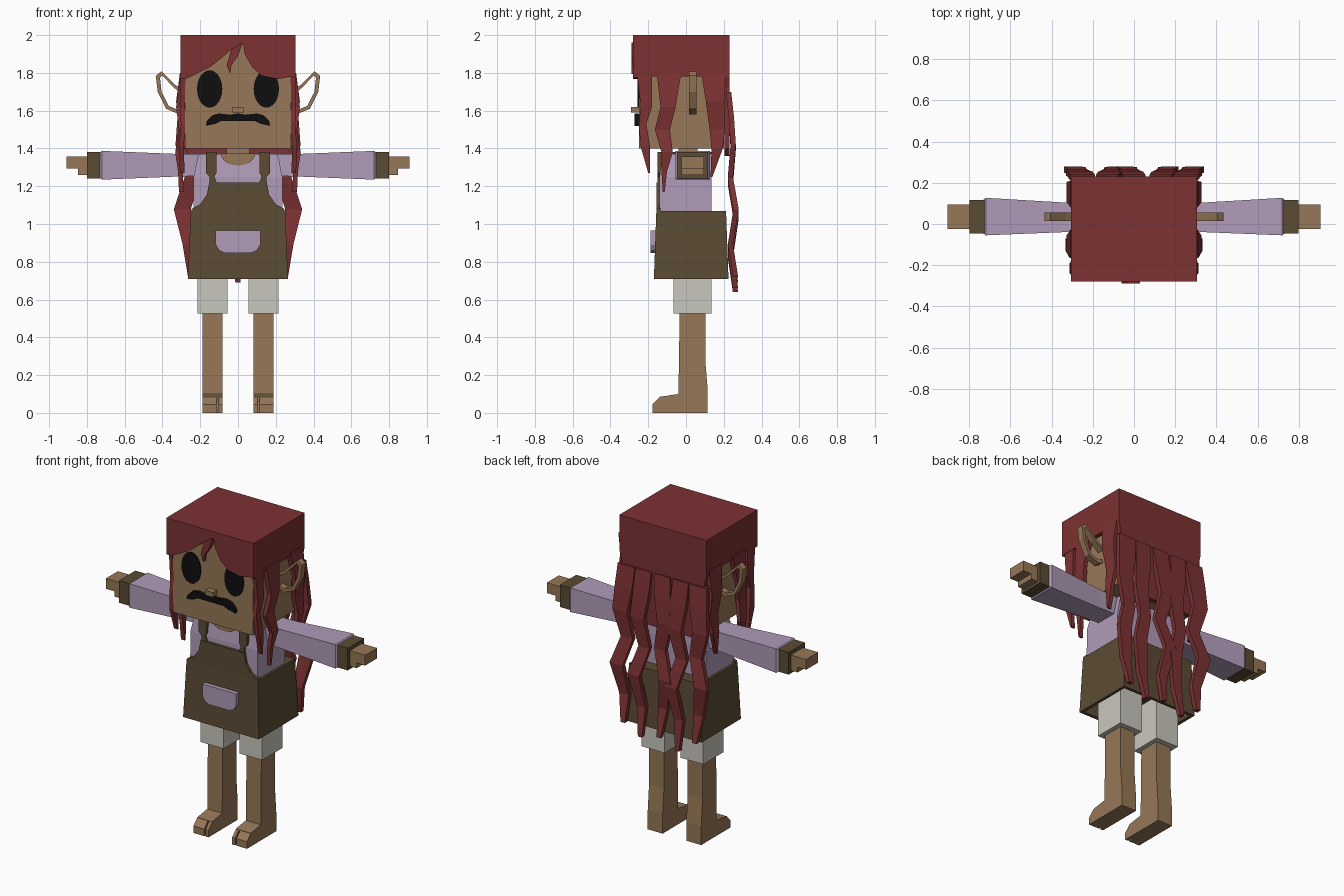
import bpy, bmesh, math
from mathutils import Vector

if "Cube" in bpy.data.objects:
    bpy.data.objects.remove(bpy.data.objects["Cube"], do_unlink=True)


def material(name, rgb):
    lin = [((c / 255 + 0.055) / 1.055) ** 2.4 for c in rgb]
    m = bpy.data.materials.new(name)
    m.use_nodes = True
    m.diffuse_color = (*lin, 1)
    m.node_tree.nodes["Principled BSDF"].inputs["Base Color"].default_value = (*lin, 1)
    return m


HAIR = material("dark red hair", (125, 50, 51))
SKIN = material("tan skin", (150, 119, 87))
LILAC = material("lilac cloth", (176, 155, 184))
BROWN = material("brown apron", (91, 75, 51))
WHITE = material("off white shorts", (201, 199, 189))
BLACK = material("black", (14, 14, 14))


def finish(name, bm, mat):
    bmesh.ops.recalc_face_normals(bm, faces=bm.faces)
    me = bpy.data.meshes.new(name)
    bm.to_mesh(me)
    bm.free()
    me.materials.append(mat)
    ob = bpy.data.objects.new(name, me)
    bpy.context.collection.objects.link(ob)
    return ob


def loft(name, rings, mat):
    """Skin equal-sized rings of points and cap both ends."""
    bm = bmesh.new()
    vs = [[bm.verts.new(p) for p in r] for r in rings]
    n = len(vs[0])
    for a, b in zip(vs, vs[1:]):
        for i in range(n):
            j = (i + 1) % n
            bm.faces.new((a[i], a[j], b[j], b[i]))
    bm.faces.new(vs[0])
    bm.faces.new(vs[-1])
    return finish(name, bm, mat)


def prism(name, pts, axis, lo, hi, mat):
    """Extrude a flat outline along x or y."""
    place = {"x": lambda p, d: (d, p[0], p[1]), "y": lambda p, d: (p[0], d, p[1])}[axis]
    return loft(name, [[place(p, d) for p in pts] for d in (lo, hi)], mat)


def rect(x, y, z):
    return [(x[0], y[0], z), (x[1], y[0], z), (x[1], y[1], z), (x[0], y[1], z)]


def box(name, x, y, z, mat):
    return loft(name, [rect(x, y, z[0]), rect(x, y, z[1])], mat)


def strand(name, path, across, thick, mat=HAIR):
    """Tapered zigzag lock; path holds x, y, z, width."""
    w = Vector(across)
    t = Vector((w.y, w.x, 0)) * thick / 2
    rings = []
    for x, y, z, width in path:
        c, h = Vector((x, y, z)), w * width / 2
        rings.append([c - h - t, c + h - t, c + h + t, c - h + t])
    return loft(name, rings, mat)


def mirror_pts(half):
    return half + [(-a, b) for a, b in reversed(half) if a]


# Head, neck and nose
box("head", (-.28, .28), (-.25, .2), (1.4, 1.966), SKIN)
box("neck", (-.06, .06), (-.04, .06), (1.3, 1.42), SKIN)
box("nose", (-.028, .028), (-.29, -.25), (1.59, 1.62), SKIN)

# Moustache
top = [(0, 1.585), (.04, 1.578), (.1, 1.585), (.135, 1.575), (.165, 1.545), (.17, 1.52)]
low = [(.12, 1.53), (.09, 1.545), (0, 1.545)]
prism("moustache", mirror_pts(top + low), "y", -.272, -.249, BLACK)

# Hair cap, fringe and back sheet
arch = mirror_pts([(.305, 1.78), (.305, 2), ])
inner = [(-.28, 1.78), (-.28, 1.965), (.28, 1.965), (.28, 1.78)]
prism("hair_cap", arch + inner, "y", -.255, .205, HAIR)
fringe = [(-.305, 2), (-.305, 1.77), (-.27, 1.77), (-.21, 1.8), (-.15, 1.83), (-.085, 1.88),
          (-.035, 1.925), (.0, 1.9), (.027, 1.96), (.035, 1.9), (.075, 1.83), (.125, 1.785),
          (.21, 1.767), (.28, 1.78), (.305, 1.775), (.305, 2)]
prism("fringe", fringe, "y", -.28, -.25, HAIR)
lock = [(-.035, 1.925), (-.06, 1.84), (-.042, 1.795), (-.035, 1.84), (.0, 1.89), (.025, 1.96)]
prism("fringe_lock", lock, "y", -.288, -.262, HAIR)
sheet = mirror_pts([(.305, 2), (.305, 1.78), (.29, 1.72), (.285, 1.4), (.25, 1.36)])
prism("back_hair", sheet, "y", .203, .23, HAIR)

# Long zigzag locks down the back: centre x, width, length and sway
locks = [(-.25, .12, .72, -1), (-.13, .11, .64, 1), (0, .11, .69, -1), (.13, .11, .66, 1), (.25, .12, .72, 1)]
for i, (x, w, end, s) in enumerate(locks):
    k = (1.7 - end) / 1.04
    sway = [0, .01, .03, -.01, .045, .01, .0]
    depth = [.225, .24, .25, .235, .265, .235, .262]
    drop = [0, .14, .3, .48, .66, .86, 1.04]
    fat = [1, 1, .85, .7, .75, .55, .25]
    path = [(x + s * a, d, 1.7 - q * k, w * f) for a, d, q, f in zip(sway, depth, drop, fat)]
    strand("back_lock_%d" % (i + 1), path, (1, 0, 0), .028)

for s, side in ((1, "left"), (-1, "right")):
    # Locks beside the face
    strand(side + "_front_lock", [(s * a, *p) for a, p in zip((.29, .295, .29, .3, .295), (
        (-.22, 1.8, .08), (-.21, 1.62, .06), (-.23, 1.53, .04), (-.215, 1.41, .05), (-.195, 1.27, .01)))],
        (0, 1, 0), .025)
    strand(side + "_middle_lock", [(s * a, *p) for a, p in zip((.295, .315, .3, .32, .305, .3), (
        (-.09, 1.8, .13), (-.095, 1.62, .08), (-.125, 1.5, .08), (-.1, 1.38, .06), (-.115, 1.28, .03),
        (-.118, 1.17, .01)))], (0, 1, 0), .025)
    strand(side + "_rear_lock", [(s * a, *p) for a, p in zip((.295, .315, .3, .315, .3), (
        (.145, 1.8, .13), (.155, 1.65, .1), (.165, 1.5, .08), (.165, 1.4, .06), (.135, 1.25, .01)))],
        (0, 1, 0), .025)

    # Eye
    eye = [(s * .15 + .067 * math.cos(a), 1.715 + .099 * math.sin(a))
           for a in (math.tau * i / 24 for i in range(24))]
    prism(side + "_eye", eye, "y", -.256, -.249, BLACK)

    # Ear as an open hoop
    hoop = [(.27, 1.69), (.33, 1.735), (.405, 1.808), (.435, 1.785), (.425, 1.7), (.38, 1.61),
            (.31, 1.58), (.27, 1.6), (.27, 1.62), (.313, 1.603), (.367, 1.625), (.405, 1.7),
            (.413, 1.775), (.4, 1.786), (.34, 1.722), (.27, 1.67)]
    prism(side + "_ear", [(s * a, b) for a, b in hoop], "y", .015, .055, SKIN)

    # Sleeve, cuff and hand
    def section(x, y, z):
        return [(s * x, y[0], z[0]), (s * x, y[1], z[0]), (s * x, y[1], z[1]), (s * x, y[0], z[1])]
    loft(side + "_sleeve", [section(.2, (-.035, .1), (1.255, 1.37)), section(.35, (-.04, .105), (1.25, 1.372)),
                            section(.72, (-.055, .127), (1.235, 1.387)),
                            section(.733, (-.045, .117), (1.245, 1.377))], LILAC)
    box(side + "_cuff", sorted((s * .725, s * .8)), (-.047, .117), (1.242, 1.382), BROWN)
    box(side + "_palm", sorted((s * .79, s * .847)), (-.025, .095), (1.26, 1.358), SKIN)
    box(side + "_fingers", sorted((s * .847, s * .907)), (-.025, .095), (1.293, 1.358), SKIN)

    # Leg with foot, and split-off big toe
    def span(a, b):
        return sorted((s * a, s * b))
    leg = [(.115, 0), (-.14, 0), (-.14, .085), (-.04, .1), (-.033, .56), (.102, .56), (.102, .28), (.115, .12)]
    prism(side + "_leg", leg, "x", *span(.083, .187), SKIN)
    toe = [(-.138, 0), (-.177, 0), (-.177, .045), (-.138, .085)]
    prism(side + "_toes", toe, "x", *span(.113, .187), SKIN)
    prism(side + "_big_toe", toe, "x", *span(.083, .103), SKIN)
    box(side + "_shorts_leg", span(.055, .215), (-.065, .135), (.525, .8), WHITE)

    # Shoulder strap
    strap = [(.105, 1.2), (.15, 1.2), (.15, 1.25), (.17, 1.27), (.17, 1.38), (.115, 1.38), (.115, 1.27), (.125, 1.25)]
    prism(side + "_strap", [(s * a, b) for a, b in strap], "y", -.152, -.115, BROWN)
    box(side + "_shoulder_strap", span(.115, .17), (-.152, .137), (1.368, 1.38), BROWN)

# Shirt body and neckline
loft("shirt", [rect((-.235, .235), (-.142, .135), 1.02), rect((-.235, .235), (-.14, .135), 1.25),
               rect((-.21, .21), (-.125, .13), 1.37)], LILAC)
neckline = [(.09 * math.cos(a), 1.372 + .062 * math.sin(a)) for a in (math.pi * (1 + i / 10) for i in range(11))]
prism("neckline", neckline, "y", -.139, -.1, SKIN)

# Apron skirt with a hollow hem
hem, mid = ((-.265, .265), (-.17, .225), .71), ((-.25, .25), (-.157, .212), 1.07)
loft("apron_skirt", [rect((-.235, .235), (-.14, .195), .8), rect((-.245, .245), (-.15, .205), .711),
                     rect(*hem), rect(*mid)], BROWN)
bib = mirror_pts([(.25, 1.06), (.245, 1.08), (.2, 1.105), (.165, 1.155), (.152, 1.22)])
prism("apron_bib", bib, "y", -.157, -.135, BROWN)

# Apron pocket
pocket = mirror_pts([(.118, .965), (.118, .89), (.1, .86), (.07, .847)])
prism("apron_pocket", pocket, "y", -.188, -.155, LILAC)
